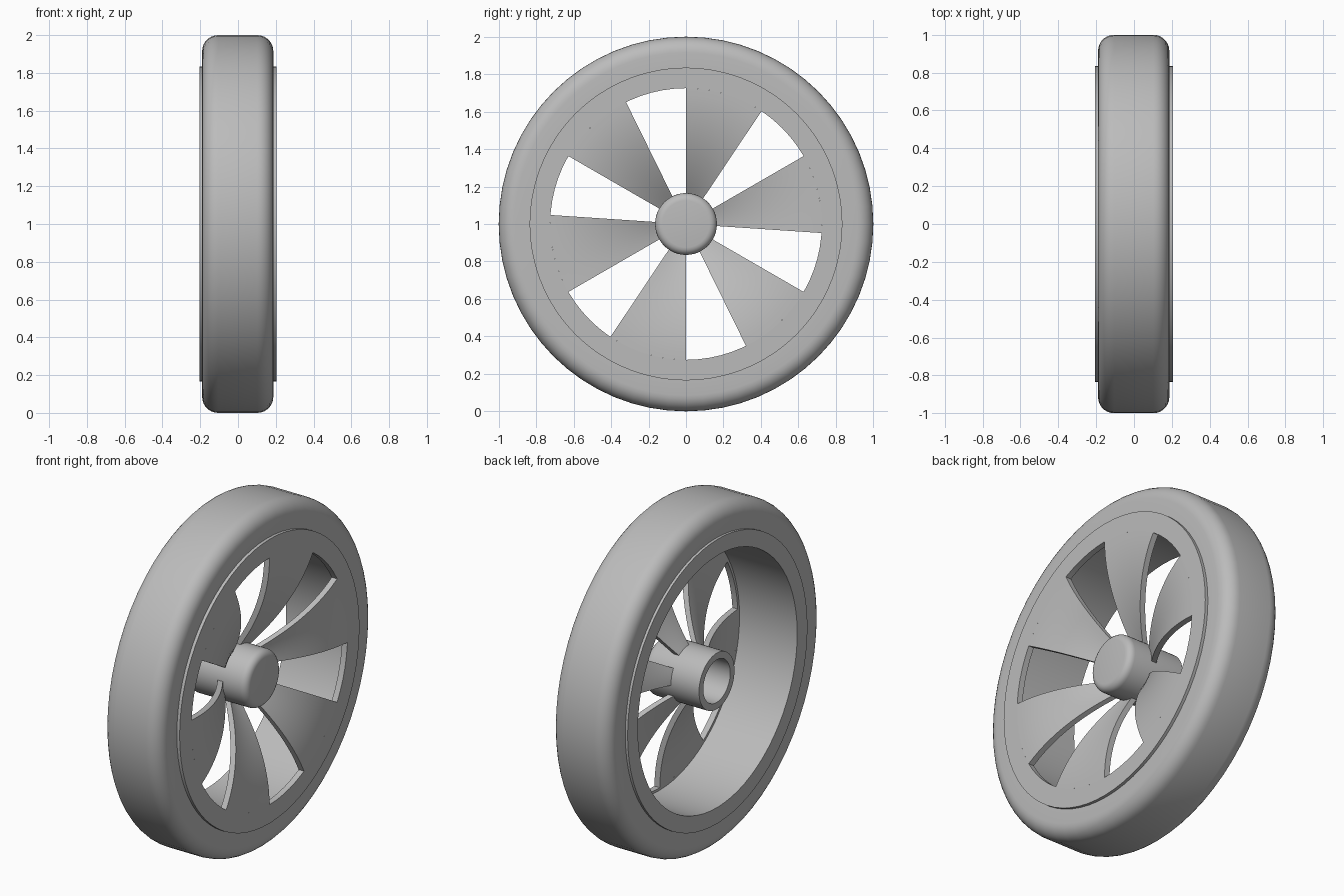
import bpy, bmesh, math

cube = bpy.data.objects.get("Cube")
if cube:
    bpy.data.objects.remove(cube, do_unlink=True)

# Single grey material
grey = bpy.data.materials.new("plain_grey")
grey.use_nodes = True
COLOUR = (0.5, 0.5, 0.5, 1)
grey.diffuse_color = COLOUR
grey.node_tree.nodes["Principled BSDF"].inputs["Base Color"].default_value = COLOUR

AXLE_Z = 1.0


def fillet(cr, cx, rad, start, steps=7):
    """Quarter-circle of (radius, x) points, centred at (cr, cx)."""
    angles = [math.radians(start + 90 * i / steps) for i in range(steps + 1)]
    return [(cr + rad * math.sin(a), cx + rad * math.cos(a)) for a in angles]


def sweep(bm, profile, start, end, steps):
    """Sweep a closed (radius, x) profile about the axle; cap partial sweeps."""
    full = abs(end - start) >= 360
    rings = []
    for i in range(steps if full else steps + 1):
        a = math.radians(start + (end - start) * i / steps)
        rings.append([bm.verts.new((x, r * math.cos(a), AXLE_Z + r * math.sin(a)))
                      for r, x in profile])
    n = len(profile)
    pairs = list(zip(rings, rings[1:] + rings[:1])) if full else list(zip(rings, rings[1:]))
    for a, b in pairs:
        for j in range(n):
            k = (j + 1) % n
            bm.faces.new((a[j], a[k], b[k], b[j]))
    if not full:
        bm.faces.new(rings[0])
        bm.faces.new(rings[-1])


def finish(bm, name):
    bmesh.ops.remove_doubles(bm, verts=bm.verts, dist=1e-5)
    bmesh.ops.recalc_face_normals(bm, faces=bm.faces)
    mesh = bpy.data.meshes.new(name)
    bm.to_mesh(mesh)
    bm.free()
    mesh.materials.append(grey)
    obj = bpy.data.objects.new(name, mesh)
    bpy.context.collection.objects.link(obj)
    bpy.ops.object.select_all(action="DESELECT")
    obj.select_set(True)
    bpy.context.view_layer.objects.active = obj
    bpy.ops.object.shade_smooth_by_angle(angle=math.radians(35))


def ring(name, profile, steps=64):
    bm = bmesh.new()
    sweep(bm, profile, 0, 360, steps)
    finish(bm, name)


# Tyre with rounded shoulders
TYRE_R, ROUND = 1.0, 0.085
tyre = [(0.83, 0.187)]
tyre += fillet(TYRE_R - ROUND, 0.187 - ROUND, ROUND, 0)
tyre += fillet(TYRE_R - ROUND, -0.19 + ROUND, ROUND, 90)
tyre += [(0.83, -0.19)]
ring("tyre", tyre)

# Rim barrel with a small front lip
WINDOW_R = 0.725
ring("rim", [(WINDOW_R, 0.205), (0.835, 0.205), (0.835, -0.205),
             (0.74, -0.205), (0.74, 0.17), (WINDOW_R, 0.17)], 72)

# Hub: closed rounded front, hollow back
hub = [(0, 0.17)] + fillet(0.125, 0.13, 0.04, 0, 5)
hub += [(0.165, -0.2), (0.125, -0.2), (0.125, 0.1), (0, 0.1)]
ring("hub", hub, 48)

# Six dished spokes between the windows
HUB_R, THICK, COUNT = 0.155, 0.035, 6
WINDOW_MID, WINDOW_HALF = 103.1, 13.1


def dish(r):
    t = max(0, (WINDOW_R - r) / (WINDOW_R - HUB_R))
    return 0.205 - 0.195 * t ** 2


radii = [HUB_R + (WINDOW_R - HUB_R) * i / 14 for i in range(15)]
section = [(r, dish(r)) for r in radii]
section += [(r, dish(r) - THICK) for r in reversed(radii)]
bm = bmesh.new()
for i in range(COUNT):
    first = WINDOW_MID + WINDOW_HALF + i * 360 / COUNT
    sweep(bm, section, first, first + 360 / COUNT - 2 * WINDOW_HALF, 8)
finish(bm, "spokes")
